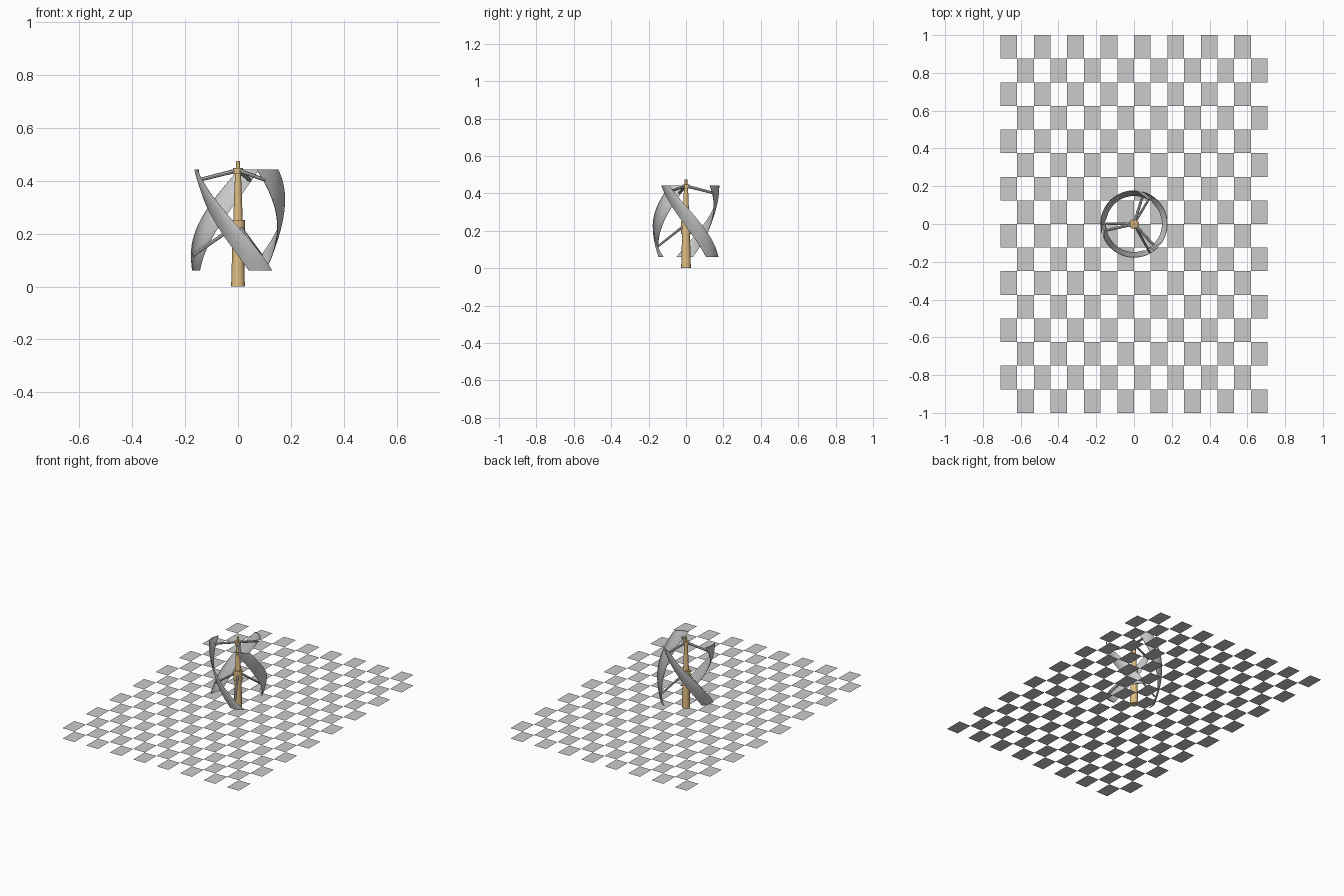
import bpy, math
from mathutils import Vector

if "Cube" in bpy.data.objects:
    bpy.data.objects.remove(bpy.data.objects["Cube"])

wood = bpy.data.materials.new("tan")
wood.diffuse_color = (0.75, 0.52, 0.23, 1)
wood.use_nodes = True
wood.node_tree.nodes["Principled BSDF"].inputs["Base Color"].default_value = wood.diffuse_color


def make(name, verts, faces, mat=None, smooth=True):
    me = bpy.data.meshes.new(name)
    me.from_pydata(verts, [], faces)
    me.update()
    ob = bpy.data.objects.new(name, me)
    bpy.context.collection.objects.link(ob)
    if mat:
        me.materials.append(mat)
    if smooth:
        bpy.ops.object.select_all(action='DESELECT')
        ob.select_set(True)
        bpy.context.view_layer.objects.active = ob
        bpy.ops.object.shade_smooth_by_angle(angle=math.radians(35))
    return ob


def loft(name, rings, mat=None):
    # skin closed rings of equal length and cap both ends
    n = len(rings[0])
    verts = [p for ring in rings for p in ring]
    faces = [(i * n + j, i * n + (j + 1) % n, (i + 1) * n + (j + 1) % n, (i + 1) * n + j)
             for i in range(len(rings) - 1) for j in range(n)]
    faces.append(tuple(reversed(range(n))))
    faces.append(tuple(range(len(verts) - n, len(verts))))
    return make(name, verts, faces, mat)


def polar(r, deg, z):
    a = math.radians(deg)
    return Vector((r * math.cos(a), r * math.sin(a), z))


def turned(name, profile, sides=24):
    return loft(name, [[polar(r, 360 * k / sides, z) for k in range(sides)]
                       for r, z in profile], wood)


# checkered base sheet, 16 x 16 cells, every other one present
N, W, L = 16, 1.414, 2.0
verts, faces = [], []
for row in range(N):
    for col in range(N):
        if (row + col) % 2:
            x, y = -W / 2 + col * W / N, -L / 2 + row * L / N
            k = len(verts)
            verts += [(x, y, 0), (x + W / N, y, 0),
                      (x + W / N, y + L / N, 0), (x, y + L / N, 0)]
            faces.append((k, k + 1, k + 2, k + 3))
make("checkered_base", verts, faces, smooth=False)

# turned mast parts
turned("lower_mast", [(0.026, 0), (0.021, 0.185)])
turned("generator_collar", [(0.027, 0.182), (0.027, 0.252)])
turned("upper_mast", [(0.018, 0.25), (0.011, 0.43)])
turned("top_hub", [(0.019, 0.425), (0.019, 0.448)])
turned("top_pin", [(0.007, 0.447), (0.007, 0.475)])

# helical blades: curved thin section, swept clockwise while rising
Z0, Z1, SWEEP, STEPS, SEG = 0.06, 0.443, 108, 32, 10


def section(turn, z):
    outer, inner = [], []
    for k in range(SEG + 1):
        t = k / SEG
        r = 0.150 + 0.028 * math.sin(t * math.pi / 2)
        thick = 0.002 + 0.007 * math.sin(math.pi * t ** 0.8)
        a = turn - 74 + 31 * t
        outer.append(polar(r, a, z))
        inner.append(polar(r - thick, a, z))
    return inner[::-1] + outer


def strut(name, a, b, r0, r1, sides=8):
    axis = (b - a).normalized()
    u = axis.cross(Vector((0, 0, 1))).normalized()
    v = u.cross(axis) * -1
    angles = [2 * math.pi * k / sides for k in range(sides)]
    return loft(name, [[c + r * (u * math.cos(t) - v * math.sin(t)) for t in angles]
                       for c, r in ((a, r0), (b, r1))])


for i in range(3):
    turn = 120 * i
    rings = [section(turn - SWEEP * s / STEPS, Z0 + (Z1 - Z0) * s / STEPS)
             for s in range(STEPS + 1)]
    # ring order is reversed for outward normals
    loft(f"blade_{i + 1}", [ring[::-1] for ring in rings])
    # two struts per blade
    strut(f"upper_strut_{i + 1}", polar(0.012, turn - 47, 0.437),
          polar(0.155, turn - 47, 0.402), 0.008, 0.007)
    strut(f"lower_strut_{i + 1}", polar(0.02, turn - 60, 0.222),
          polar(0.170, turn - 61, 0.118), 0.007, 0.006)

# make all closed parts face outward
import bmesh
for ob in bpy.data.objects:
    if ob.name != "checkered_base":
        bm = bmesh.new()
        bm.from_mesh(ob.data)
        bmesh.ops.recalc_face_normals(bm, faces=bm.faces)
        bm.to_mesh(ob.data)
        bm.free()
